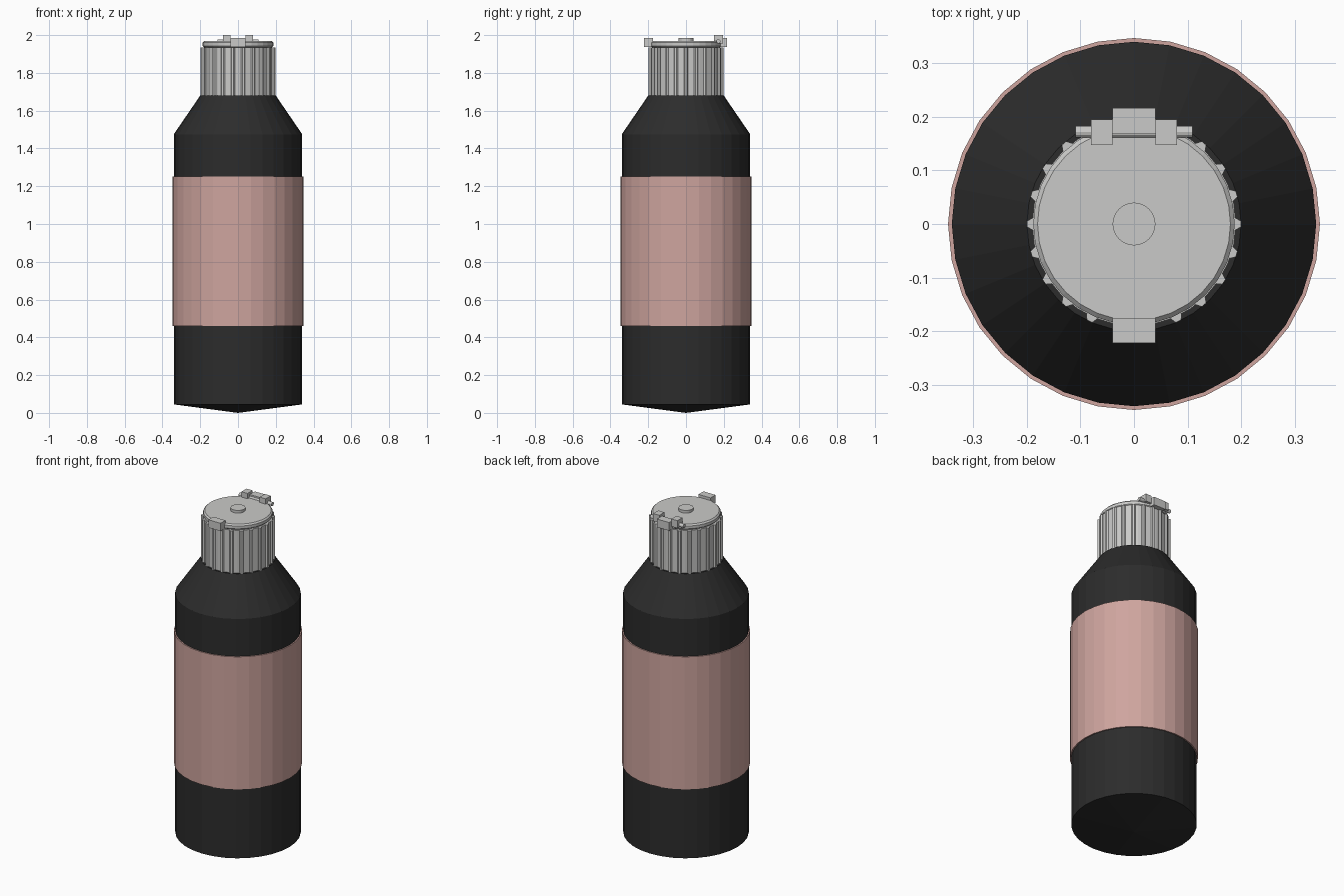
import bpy, bmesh, math
from mathutils import Matrix

if "Cube" in bpy.data.objects:
    bpy.data.objects.remove(bpy.data.objects["Cube"])


def material(name, rgb):
    m = bpy.data.materials.new(name)
    m.diffuse_color = (*rgb, 1)
    m.use_nodes = True
    m.node_tree.nodes["Principled BSDF"].inputs["Base Color"].default_value = m.diffuse_color
    return m


BLACK = material("matte black", (0.025, 0.025, 0.025))
PINK = material("dusty pink", (0.62, 0.375, 0.345))
STEEL = material("light grey", (0.59, 0.59, 0.58))


def finish(bm, name, mat):
    bmesh.ops.recalc_face_normals(bm, faces=bm.faces)
    me = bpy.data.meshes.new(name)
    bm.to_mesh(me)
    bm.free()
    me.materials.append(mat)
    ob = bpy.data.objects.new(name, me)
    bpy.context.collection.objects.link(ob)
    return ob


def lathe(name, profile, mat, sides=32):
    """Spin an (r, z) profile around the z axis."""
    bm = bmesh.new()
    verts = [bm.verts.new((r, 0, z)) for r, z in profile]
    edges = [bm.edges.new(p) for p in zip(verts, verts[1:])]
    bmesh.ops.spin(bm, geom=verts + edges, cent=(0, 0, 0), axis=(0, 0, 1),
                   angle=math.tau, steps=sides, use_merge=True)
    bmesh.ops.remove_doubles(bm, verts=bm.verts, dist=1e-5)
    return finish(bm, name, mat)


def box(name, x, y, z, mat):
    """Box from (min, max) ranges."""
    bm = bmesh.new()
    mid = [(a + b) / 2 for a, b in (x, y, z)]
    size = [b - a for a, b in (x, y, z)]
    bmesh.ops.create_cube(bm, size=1, matrix=Matrix.Translation(mid) @ Matrix.Diagonal((*size, 1)))
    return finish(bm, name, mat)


def cylinder(bm, r, length, sides, matrix):
    bmesh.ops.create_cone(bm, cap_ends=True, segments=sides, radius1=r, radius2=r,
                          depth=length, matrix=matrix)


# Bottle body with shallow pointed base and sloped shoulder
lathe("body", [(0, 0.0), (0.34, 0.045), (0.34, 1.475), (0.2, 1.68), (0, 1.68)], BLACK)

# Sleeve around the middle
lathe("sleeve", [(0.339, 0.46), (0.347, 0.46), (0.347, 1.252), (0.339, 1.252)], PINK)

# Cap core
lathe("cap", [(0, 1.67), (0.19, 1.67), (0.19, 1.935), (0, 1.935)], STEEL)

# Grip ribs around the cap
bm = bmesh.new()
RIBS = 22
for i in range(RIBS):
    turn = Matrix.Rotation(math.tau * i / RIBS, 4, 'Z')
    cylinder(bm, 0.011, 0.265, 6, turn @ Matrix.Translation((0.19, 0, 1.8025)))
finish(bm, "cap_ribs", STEEL)

# Lid with bevelled rim, and centre button
lathe("lid", [(0, 1.935), (0.18, 1.935), (0.188, 1.943), (0.188, 1.96),
              (0.18, 1.968), (0, 1.968)], STEEL)
lathe("button", [(0, 1.96), (0.04, 1.96), (0.04, 1.984), (0, 1.984)], STEEL, 24)

# Hinge at the back: pin, two lid knuckles, one cap knuckle
bm = bmesh.new()
cylinder(bm, 0.011, 0.218, 12,
         Matrix.Translation((0, 0.172, 1.967)) @ Matrix.Rotation(math.pi / 2, 4, 'Y'))
finish(bm, "hinge_pin", STEEL)
for side, label in ((-1, "left"), (1, "right")):
    x = sorted((side * 0.04, side * 0.08))
    box("hinge_knuckle_" + label, x, (0.147, 0.195), (1.955, 2.0), STEEL)
box("hinge_block", (-0.04, 0.04), (0.168, 0.216), (1.937, 1.986), STEEL)

# Latch tab at the front
box("latch", (-0.04, 0.04), (-0.222, -0.175), (1.937, 1.984), STEEL)
